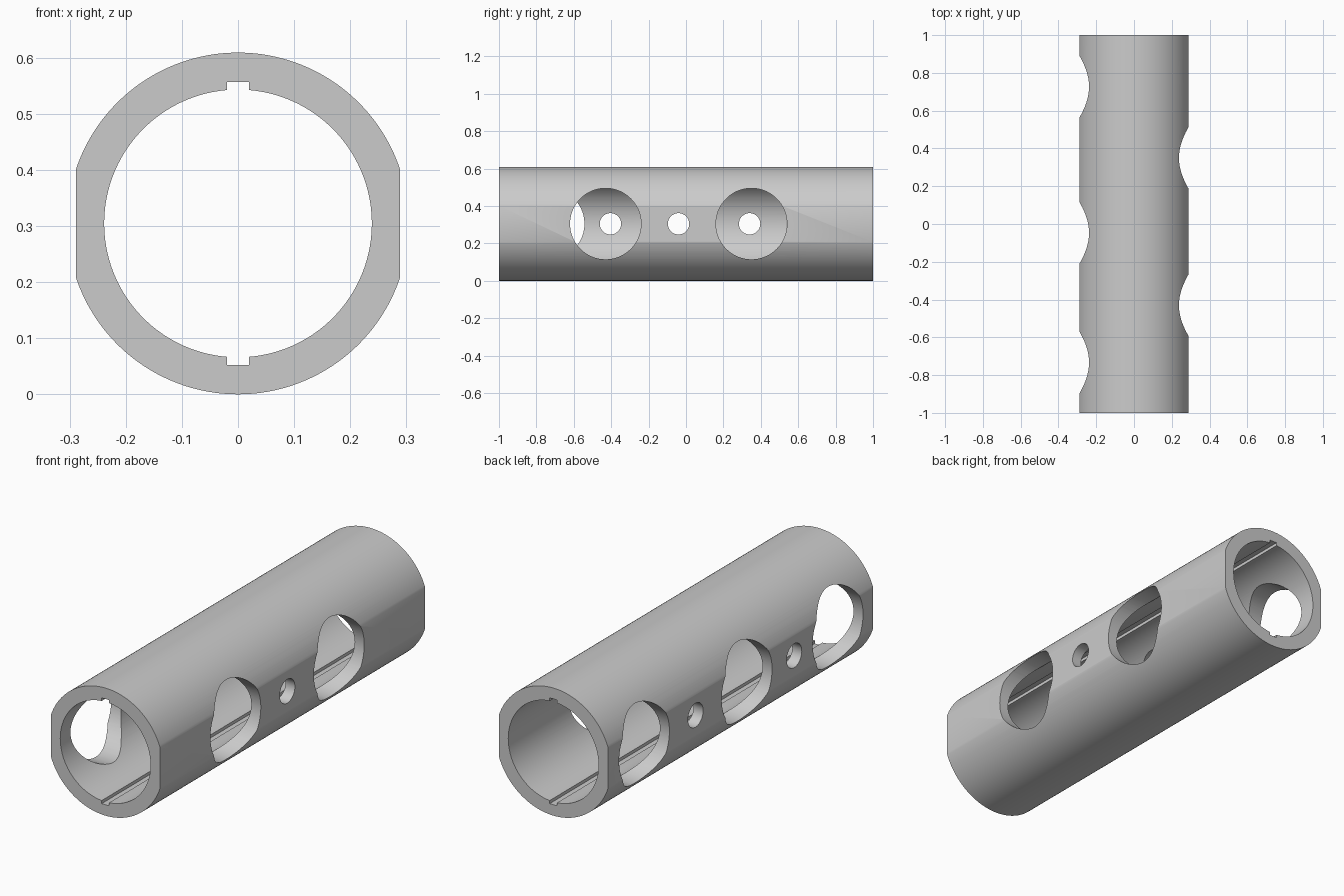
import bpy, bmesh
from math import sin, cos, asin, acos, pi
from mathutils import Vector

cube = bpy.data.objects.get("Cube")
if cube:
    bpy.data.objects.remove(cube, do_unlink=True)

OUTER, FLAT, BORE = 0.3045, 0.2885, 0.2385
KEY_HALF, KEY_REACH = 0.0196, 0.2525
BIG, SMALL = 0.19, 0.057
AXIS = OUTER  # height of the tube's centre line


def arc(radius, start, end, steps):
    angles = [start + (end - start) * i / steps for i in range(steps + 1)]
    return [(radius * cos(a), radius * sin(a)) for a in angles]


def half_turn(points):
    return points + [(-u, -v) for u, v in points]


def add_prism(bm, points, push):
    face = bm.faces.new([bm.verts.new(p) for p in points])
    result = bmesh.ops.extrude_face_region(bm, geom=[face], use_keep_orig=True)
    verts = [g for g in result["geom"] if isinstance(g, bmesh.types.BMVert)]
    bmesh.ops.translate(bm, verts=verts, vec=Vector(push))


def make_object(name, bm):
    bmesh.ops.recalc_face_normals(bm, faces=bm.faces)
    mesh = bpy.data.meshes.new(name)
    bm.to_mesh(mesh)
    bm.free()
    obj = bpy.data.objects.new(name, mesh)
    bpy.context.collection.objects.link(obj)
    return obj


def lengthwise(name, outline, half):
    bm = bmesh.new()
    add_prism(bm, [(u, -half, AXIS + v) for u, v in outline], (0, 2 * half, 0))
    return make_object(name, bm)


# Tube body: a round bar with a flat on each side
a = acos(FLAT / OUTER)
tube = lengthwise("tube", half_turn(arc(OUTER, a, pi - a, 72)), 1.0)

# Bore with a keyway at top and bottom
k = pi / 2 - asin(KEY_HALF / BORE)
bore_outline = half_turn(arc(BORE, -k, k, 72) + [(KEY_HALF, KEY_REACH), (-KEY_HALF, KEY_REACH)])
bore = lengthwise("bore_cutter", bore_outline, 1.1)

# Cross holes through one wall only: side, position along the tube, radius
holes = [(1, -0.43, BIG), (1, 0.35, BIG), (1, -0.04, SMALL),
         (-1, -0.733, BIG), (-1, -0.047, BIG), (-1, 0.727, BIG),
         (-1, -0.404, SMALL), (-1, 0.34, SMALL)]
bm = bmesh.new()
for side, y, radius in holes:
    circle = arc(radius, 0, 2 * pi, 72)[:-1]
    add_prism(bm, [(side * 0.06, y + u, AXIS + v) for u, v in circle], (side * 0.4, 0, 0))
cross_holes = make_object("cross_hole_cutter", bm)

# Cut the bore and holes, then discard the cutters
for cutter in (bore, cross_holes):
    cutter.hide_render = True
    mod = tube.modifiers.new(cutter.name, "BOOLEAN")
    mod.operation = "DIFFERENCE"
    mod.solver = "EXACT"
    mod.object = cutter
bpy.ops.object.select_all(action="DESELECT")
tube.select_set(True)
bpy.context.view_layer.objects.active = tube
for mod in list(tube.modifiers):
    bpy.ops.object.modifier_apply(modifier=mod.name)
for cutter in (bore, cross_holes):
    bpy.data.objects.remove(cutter, do_unlink=True)
bpy.ops.object.shade_smooth_by_angle(angle=pi / 9)

# Plain grey metal
grey = bpy.data.materials.new("grey_metal")
grey.use_nodes = True
colour = (0.6, 0.6, 0.6, 1)
grey.diffuse_color = colour
grey.node_tree.nodes["Principled BSDF"].inputs["Base Color"].default_value = colour
tube.data.materials.clear()
tube.data.materials.append(grey)
